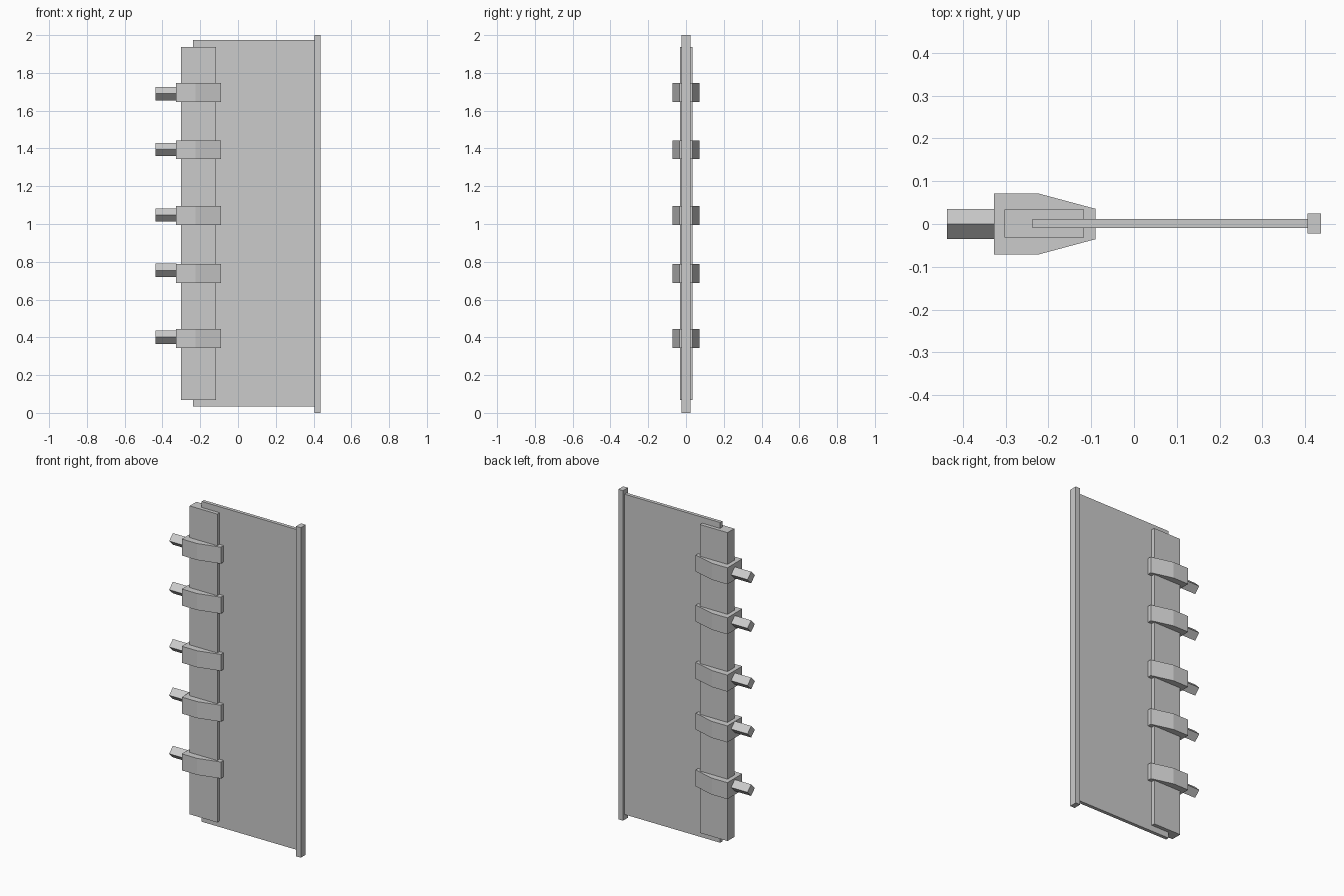
import bpy
import bmesh
from mathutils import Vector

default = bpy.data.objects.get("Cube")
if default:
    bpy.data.objects.remove(default, do_unlink=True)

grey = bpy.data.materials.new("plain grey")
grey.use_nodes = True
colour = (0.6, 0.6, 0.6, 1)
grey.diffuse_color = colour
grey.node_tree.nodes["Principled BSDF"].inputs["Base Color"].default_value = colour


def prism(name, outline, sweep):
    """Closed solid made by sweeping a flat outline along a vector."""
    bm = bmesh.new()
    face = bm.faces.new([bm.verts.new(p) for p in outline])
    swept = bmesh.ops.extrude_face_region(bm, geom=[face], use_keep_orig=True)
    moved = [g for g in swept["geom"] if isinstance(g, bmesh.types.BMVert)]
    bmesh.ops.translate(bm, verts=moved, vec=Vector(sweep))
    bmesh.ops.recalc_face_normals(bm, faces=bm.faces)
    mesh = bpy.data.meshes.new(name)
    bm.to_mesh(mesh)
    bm.free()
    mesh.materials.append(grey)
    obj = bpy.data.objects.new(name, mesh)
    bpy.context.collection.objects.link(obj)
    return obj


def slab(name, x0, x1, half_depth, z0, z1):
    """Upright box, nearly centred in depth."""
    y0, y1 = 0.001 - half_depth, 0.001 + half_depth
    return prism(name, [(x0, y0, z0), (x1, y0, z0), (x1, y1, z0), (x0, y1, z0)],
                 (0, 0, z1 - z0))


# Main sheet, thick spine and edge post
slab("panel", -0.237, 0.41, 0.0105, 0.033, 1.974)
slab("spine", -0.302, -0.117, 0.0325, 0.069, 1.938)
slab("edge_post", 0.405, 0.437, 0.0235, 0, 2)

# Tapered clamps around the spine, each with a diamond-section pin
clamp_side = [(-0.327, 0.0715), (-0.224, 0.0715), (-0.09, 0.0355)]
clamp_plan = clamp_side + [(x, -y) for x, y in reversed(clamp_side)]
clamp_height = 0.1
pin_radius = 0.035

levels = [(1.696, 1.69), (1.393, 1.395), (1.046, 1.048), (0.738, 0.755), (0.394, 0.401)]
for i, (clamp_z, pin_z) in enumerate(levels, 1):
    prism(f"clamp_{i}", [(x, y, clamp_z - clamp_height / 2) for x, y in clamp_plan],
          (0, 0, clamp_height))
    diamond = [(1, 0), (0, 1), (-1, 0), (0, -1)]
    prism(f"pin_{i}", [(-0.437, a * pin_radius, pin_z + b * pin_radius) for a, b in diamond],
          (0.112, 0, 0))
